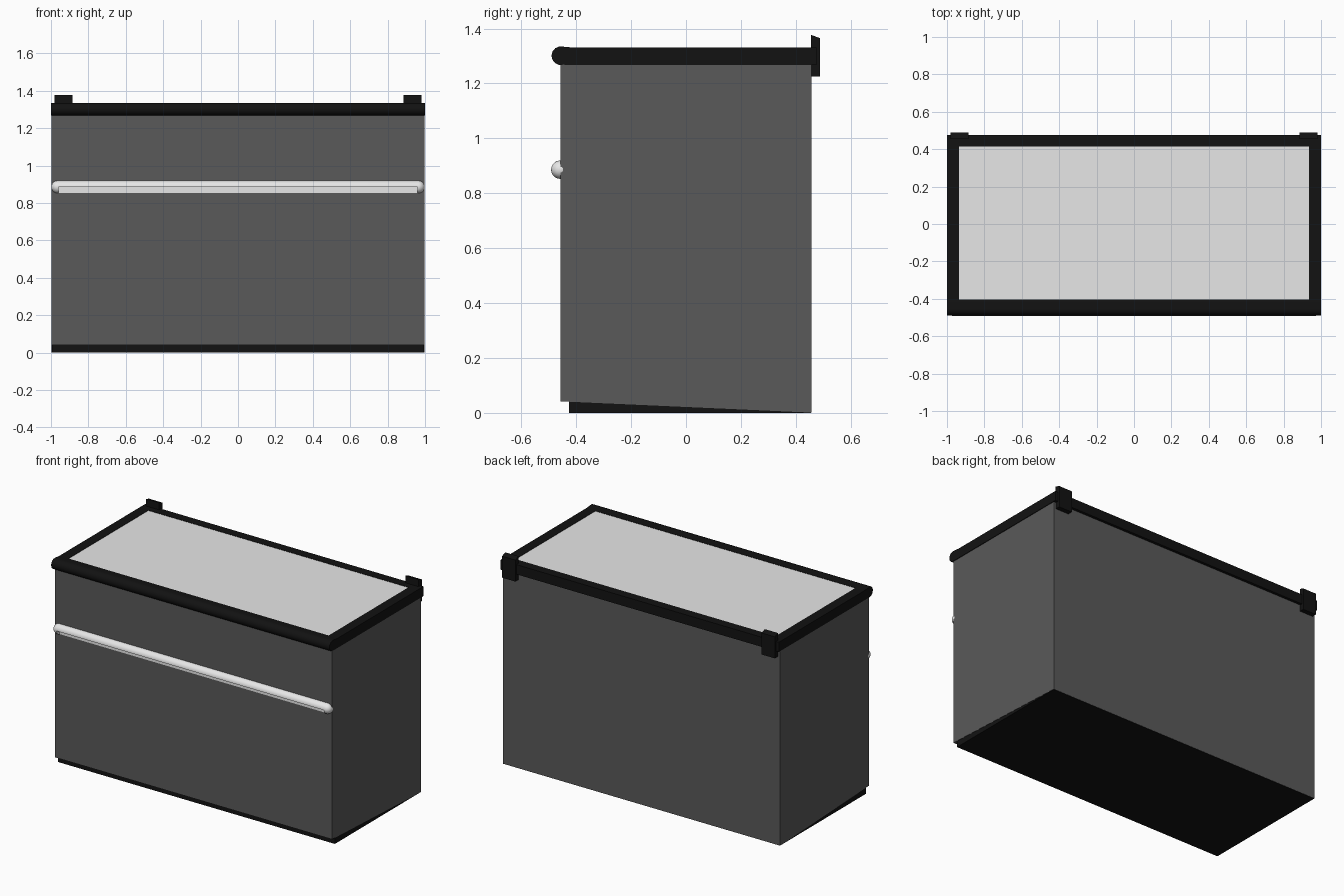
import bpy, bmesh, math
from mathutils import Matrix

if "Cube" in bpy.data.objects:
    bpy.data.objects.remove(bpy.data.objects["Cube"])


def material(name, rgb):
    m = bpy.data.materials.new(name)
    m.diffuse_color = (*rgb, 1)
    m.use_nodes = True
    m.node_tree.nodes["Principled BSDF"].inputs["Base Color"].default_value = m.diffuse_color
    return m


GREY = material("dark grey", (0.10, 0.10, 0.10))
BLACK = material("black", (0.006, 0.006, 0.006))
LIGHT = material("light grey", (0.8, 0.8, 0.8))


def finish(name, bm, mat):
    bmesh.ops.recalc_face_normals(bm, faces=bm.faces)
    me = bpy.data.meshes.new(name)
    bm.to_mesh(me)
    bm.free()
    ob = bpy.data.objects.new(name, me)
    bpy.context.collection.objects.link(ob)
    me.materials.append(mat)
    return ob


def extrude_x(name, profile, x0, x1, mat):
    """Solid from a (y, z) profile run along x."""
    bm = bmesh.new()
    a = [bm.verts.new((x0, y, z)) for y, z in profile]
    b = [bm.verts.new((x1, y, z)) for y, z in profile]
    n = len(a)
    bm.faces.new(a)
    bm.faces.new(b[::-1])
    for i in range(n):
        j = (i + 1) % n
        bm.faces.new((a[i], b[i], b[j], a[j]))
    return finish(name, bm, mat)


def box(name, x0, x1, y0, y1, z0, z1, mat):
    return extrude_x(name, [(y0, z0), (y1, z0), (y1, z1), (y0, z1)], x0, x1, mat)


def smooth(ob, angle):
    bpy.ops.object.select_all(action='DESELECT')
    ob.select_set(True)
    bpy.context.view_layer.objects.active = ob
    bpy.ops.object.shade_smooth_by_angle(angle=math.radians(angle))


# Cabinet body with a sloping underside, and the black plinth beneath it
extrude_x("body", [(-0.457, 0.042), (0.457, 0.001), (0.457, 1.3), (-0.457, 1.3)],
          -0.996, 0.996, GREY)
box("plinth", -0.9945, 0.9945, -0.426, 0.4555, 0, 0.045, BLACK)

# Lid frame: rounded front rail, side rails and back rail
R, CY, CZ = 0.034, -0.456, 1.301
rail = [(-0.405, 1.267), (-0.405, 1.33)]
rail += [(CY + R * math.cos(t), CZ + R * math.sin(t))
         for t in (math.radians(75 + 210 * i / 8) for i in range(9))]
smooth(extrude_x("front_rail", rail, -1, 1, BLACK), 35)
box("back_rail", -1, 1, 0.415, 0.475, 1.267, 1.33, BLACK)
for side, s in (("left", -1), ("right", 1)):
    xs = sorted((s * 0.935, s))
    box(side + "_rail", *xs, -0.44, 0.45, 1.267, 1.33, BLACK)
    # Hinge tab with a slanted top
    xs = sorted((s * 0.885, s * 0.98))
    extrude_x(side + "_hinge", [(0.455, 1.225), (0.488, 1.225), (0.488, 1.365), (0.455, 1.377)],
              *xs, BLACK)

# Inset top panel, almost flush with the frame
box("top_panel", -0.95, 0.95, -0.42, 0.43, 1.28, 1.328, LIGHT)

# Handle: round bar with domed ends, lower front notched out for fingers
HR, HY, HZ = 0.0335, -0.458, 0.886
bm = bmesh.new()
bmesh.ops.create_uvsphere(bm, u_segments=20, v_segments=12, radius=HR,
                          matrix=Matrix.Rotation(math.pi / 2, 4, 'Y'))
mid = [e for e in bm.edges if all(abs(v.co.x) < 1e-4 for v in e.verts)]
bmesh.ops.split_edges(bm, edges=mid)
for v in bm.verts:
    centre = sum(f.calc_center_median().x for f in v.link_faces)
    v.co.x += math.copysign(0.998 - HR, centre)
bmesh.ops.bridge_loops(bm, edges=[e for e in bm.edges if e.is_boundary])
bmesh.ops.translate(bm, verts=bm.verts, vec=(0, HY, HZ))
handle = finish("handle", bm, LIGHT)
notch = box("handle_notch_cutter", -0.96, 0.96, -0.6, HY - 0.001, 0.8, HZ - 0.001, LIGHT)
notch.hide_render = True
cut = handle.modifiers.new("notch", 'BOOLEAN')
cut.operation = 'DIFFERENCE'
cut.solver = 'EXACT'
cut.object = notch
bpy.context.view_layer.objects.active = handle
handle.select_set(True)
bpy.ops.object.modifier_apply(modifier="notch")
bpy.data.objects.remove(notch)
smooth(handle, 35)
